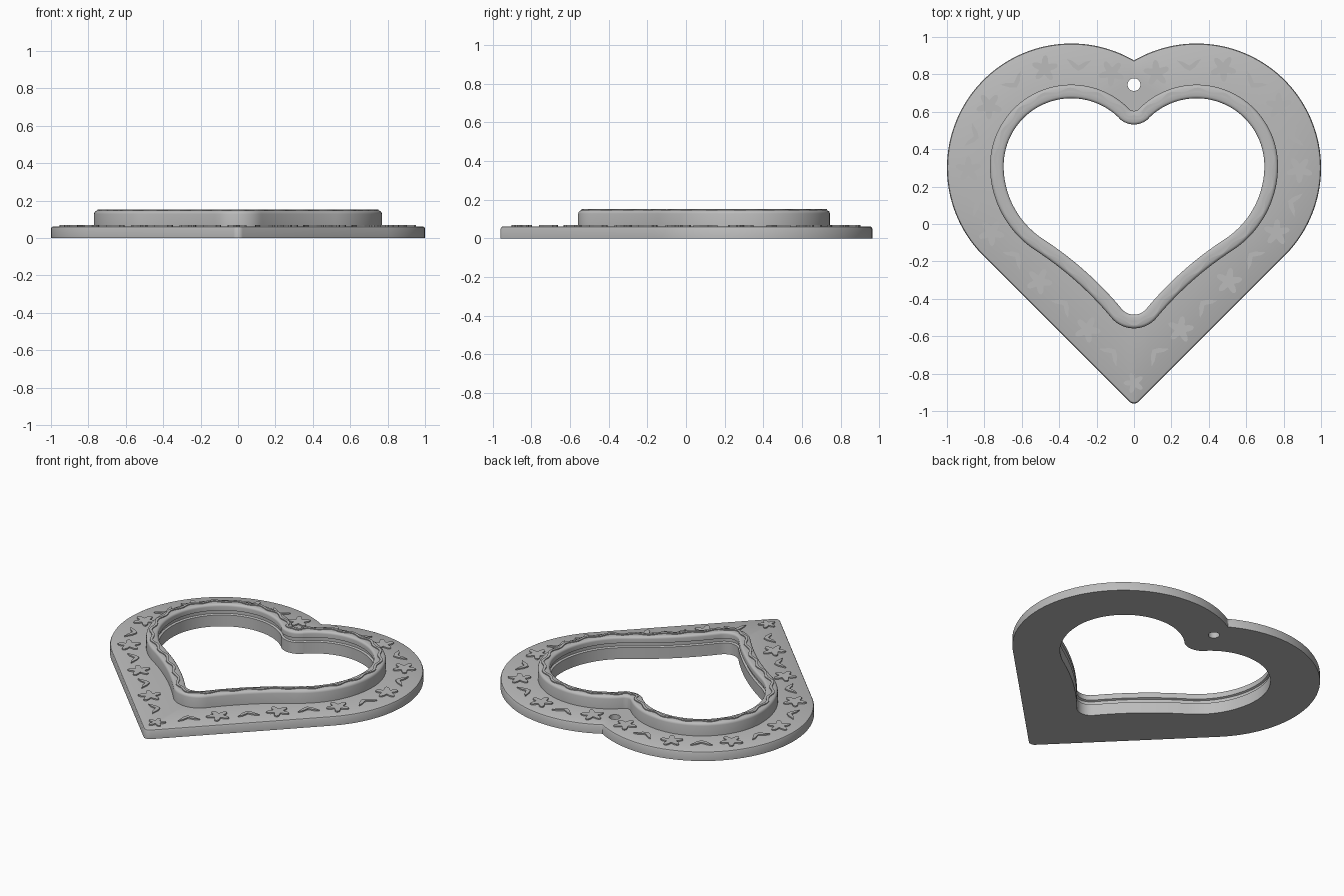
import bpy, bmesh
from math import sin, cos, pi, radians, degrees, atan2, sqrt, ceil
from mathutils import Vector

cube = bpy.data.objects.get("Cube")
if cube:
    bpy.data.objects.remove(cube)

grey = bpy.data.materials.new("plain_grey")
grey.use_nodes = True
grey.diffuse_color = (0.5, 0.5, 0.5, 1)
grey.node_tree.nodes["Principled BSDF"].inputs["Base Color"].default_value = (0.5, 0.5, 0.5, 1)

BASE_TOP, RIM_TOP, RIM_WIDTH = 0.062, 0.146, 0.073


def finish(bm, name, smooth=True):
    bmesh.ops.recalc_face_normals(bm, faces=bm.faces)
    mesh = bpy.data.meshes.new(name)
    bm.to_mesh(mesh)
    bm.free()
    mesh.materials.append(grey)
    ob = bpy.data.objects.new(name, mesh)
    bpy.context.collection.objects.link(ob)
    if smooth:
        bpy.ops.object.select_all(action='DESELECT')
        ob.select_set(True)
        bpy.context.view_layer.objects.active = ob
        bpy.ops.object.shade_smooth_by_angle(angle=radians(35))
    return ob


def half_outline(arcs, step=0.016):
    """Points with outward normals; each arc is centre, radius, start, end, sign."""
    out = []
    for c, r, a0, a1, sign in arcs:
        n = max(5, ceil(abs(radians(a1 - a0)) * r / step))
        for i in range(n + 1):
            a = radians(a0 + (a1 - a0) * i / n)
            d = Vector((cos(a), sin(a)))
            p = Vector(c) + d * r
            if not out or (p - out[-1][0]).length > 1e-4:
                out.append((p, d * sign))
    return out


def closed(half, offset):
    """Offset the right half and mirror it into a whole loop."""
    right = []
    for i, (p, n) in enumerate(half):
        d = offset(i) if callable(offset) else offset
        right.append(p + n * d)
    return right + [Vector((-p.x, p.y)) for p in reversed(right)]


def sweep(bm, rings, wrap=False):
    """Skin a list of (loop, z) rings."""
    rows = [[bm.verts.new((p.x, p.y, z)) for p in loop] for loop, z in rings]
    pairs = list(zip(rows, rows[1:])) + ([(rows[-1], rows[0])] if wrap else [])
    for a, b in pairs:
        for i in range(len(a)):
            j = (i + 1) % len(a)
            bm.faces.new((a[i], a[j], b[j], b[i]))


def prism(bm, pts, z0, z1):
    low = [bm.verts.new((p.x, p.y, z0)) for p in pts]
    top = [bm.verts.new((p.x, p.y, z1)) for p in pts]
    bm.faces.new(top)
    bm.faces.new(low[::-1])
    for i in range(len(pts)):
        j = (i + 1) % len(pts)
        bm.faces.new((low[i], low[j], top[j], top[i]))


# Outer heart outline: rounded tip and one lobe
LOBE, LOBE_R = (0.335, 0.30), 0.665
heart = half_outline([((0, -0.924), 0.036, -90, -45, 1),
                      (LOBE, LOBE_R, -45, 120.25, 1)])

# Inner rim outline: tangent arcs from the lower bend to the cleft
low_c, low_r = Vector((0, -0.40)), 0.158
side_c, side_r = Vector((0.23, 0.31)), 0.54
R = 1.8
gap = side_c - low_c
u = gap.normalized()
along = ((R + low_r) ** 2 - (R + side_r) ** 2 + gap.length ** 2) / (2 * gap.length)
bow_c = low_c + u * along + Vector((u.y, -u.x)) * sqrt((R + low_r) ** 2 - along ** 2)


def heading(v):
    return degrees(atan2(v.y, v.x))


rim = half_outline([(low_c, low_r, -90, heading(bow_c - low_c), 1),
                    (bow_c, R, heading(low_c - bow_c), heading(side_c - bow_c), -1),
                    (side_c, side_r, heading(bow_c - side_c), 0, 1),
                    ((0.335, 0.31), 0.435, 0, 135, 1),
                    ((0, 0.645), 0.04, -45, -90, -1)])

# Base plate with heart opening and hanging hole
bm = bmesh.new()
sweep(bm, [(closed(heart, d), z) for d, z in
           ((0, 0), (0, BASE_TOP - 0.012), (-0.004, BASE_TOP - 0.004), (-0.012, BASE_TOP))])
opening = closed(rim, -RIM_WIDTH)
sweep(bm, [(opening, 0), (opening, BASE_TOP)])
hole = [Vector((0.034 * cos(a * pi / 16), 0.745 + 0.034 * sin(a * pi / 16))) for a in range(32)]
sweep(bm, [(hole, 0), (hole, BASE_TOP)])
bmesh.ops.remove_doubles(bm, verts=bm.verts, dist=2e-4)
for level in (0, BASE_TOP):
    edges = [e for e in bm.edges if e.is_boundary
             and all(abs(v.co.z - level) < 1e-4 for v in e.verts)]
    bmesh.ops.triangle_fill(bm, edges=edges, use_beauty=True)
finish(bm, "base_plate")

# Raised rim with rounded shoulders and a groove on its inner wall
bm = bmesh.new()
T, W = RIM_TOP, -RIM_WIDTH
profile = [(0, BASE_TOP - 0.003), (0, T - 0.018), (-0.002, T - 0.010), (-0.007, T - 0.004),
           (-0.015, T), (W + 0.014, T), (W + 0.006, T - 0.003), (W + 0.001, T - 0.009),
           (W, T - 0.016), (W, 0.105), (W + 0.012, 0.100), (W + 0.012, 0.080),
           (W, 0.075), (W, BASE_TOP - 0.003)]
sweep(bm, [(closed(rim, d), z) for d, z in profile], wrap=True)
bmesh.ops.remove_doubles(bm, verts=bm.verts, dist=2e-4)
finish(bm, "raised_rim")

# Wavy ribbon along the top of the rim
bm = bmesh.new()


def wave(middle):
    return lambda i: middle + 0.009 * cos(2 * pi * i / 10)


outer, inner = closed(rim, wave(-0.025)), closed(rim, wave(-0.042))
sweep(bm, [(outer, T - 0.005), (outer, T + 0.006), (inner, T + 0.006), (inner, T - 0.005)], wrap=True)
bmesh.ops.remove_doubles(bm, verts=bm.verts, dist=2e-4)
finish(bm, "rim_wave", smooth=False)

# Relief ornaments: flowers and chevrons taking turns along the border
def flower(r):
    return [Vector((cos(t), sin(t))) * r * (0.72 + 0.28 * cos(5 * t))
            for t in (2 * pi * k / 40 for k in range(40))]


chevron = [Vector(p) for p in ((-0.066, 0.030), (-0.030, -0.012), (0, -0.030), (0.030, -0.012),
                               (0.066, 0.030), (0.036, 0.022), (0, -0.002), (-0.036, 0.022))]


def place(pts, at, out):
    side = Vector((out.y, -out.x))
    return [at + side * p.x + out * p.y for p in pts]


INSET, COUNT = 0.115, 14
diag = Vector((1, -1)).normalized()
arc_r = LOBE_R - INSET
bend = Vector(LOBE) + diag * arc_r
start = Vector((0.12, 0.12 + bend.y - bend.x))
line_len = (bend - start).length
total = line_len + arc_r * radians(158)

flowers, chevrons = bmesh.new(), bmesh.new()
for k in range(COUNT):
    s = total * k / (COUNT - 1)
    if s < line_len:
        at, out = start.lerp(bend, s / line_len), diag
    else:
        a = (s - line_len) / arc_r - pi / 4
        out = Vector((cos(a), sin(a)))
        at = Vector(LOBE) + out * arc_r
    for m in (1, -1):
        mirror = Vector((m, 1))
        if k % 2:
            prism(flowers, place(flower(0.072), at * mirror, out * mirror), BASE_TOP - 0.004, BASE_TOP + 0.008)
        else:
            prism(chevrons, place(chevron, at * mirror, out * mirror), BASE_TOP - 0.004, BASE_TOP + 0.008)
prism(flowers, place(flower(0.056), Vector((0, -0.85)), Vector((0, -1))), BASE_TOP - 0.004, BASE_TOP + 0.008)
finish(flowers, "border_flowers", smooth=False)
finish(chevrons, "border_chevrons", smooth=False)
